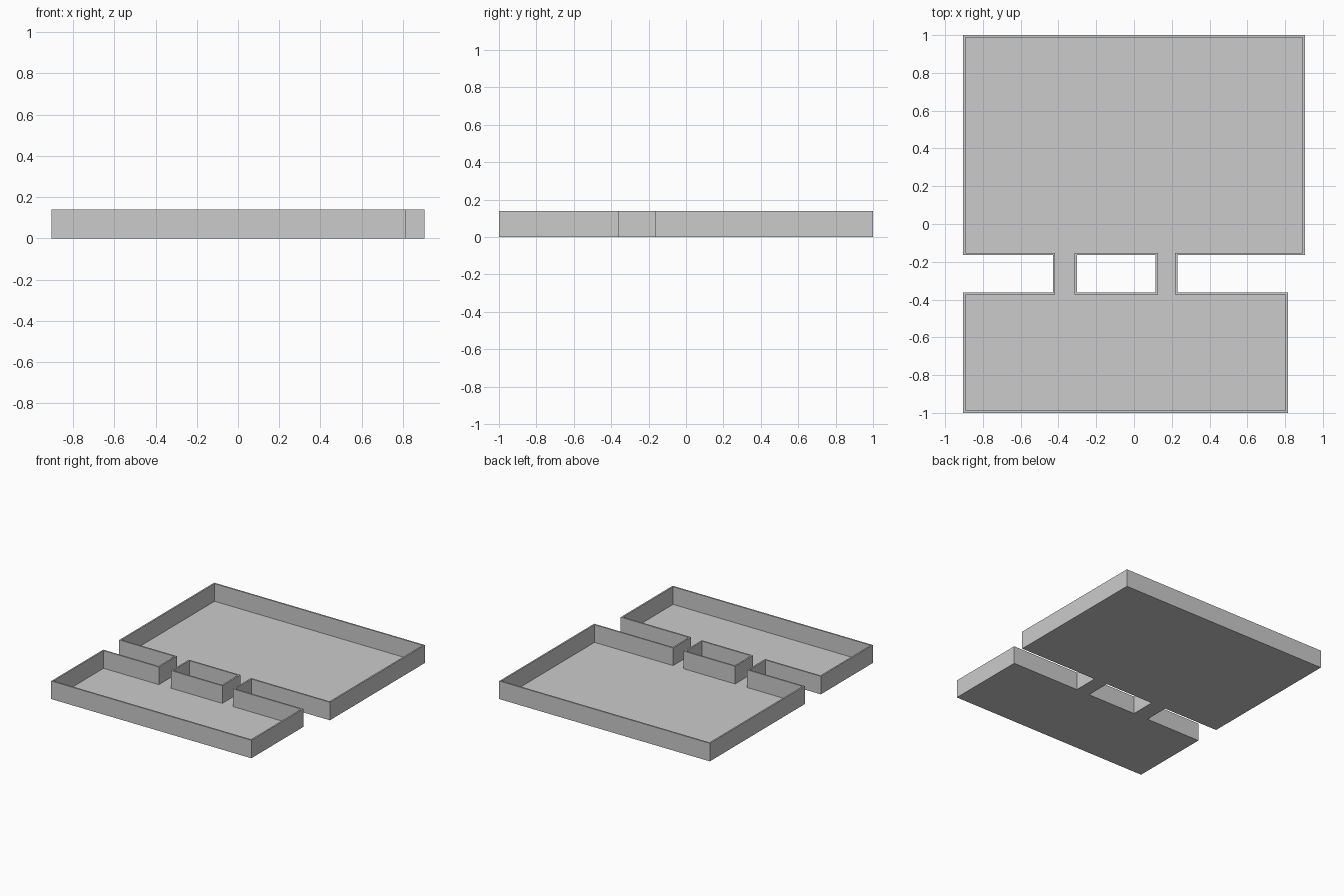
import bpy, bmesh
from mathutils import Vector

if "Cube" in bpy.data.objects:
    bpy.data.objects.remove(bpy.data.objects["Cube"])

HEIGHT, FLOOR, WALL = 0.14, 0.003, 0.012

# Plan outline: counter-clockwise outside, clockwise around the gap,
# so the material is always on the left of each edge
X0, XB, XF = -0.905, 0.905, 0.815      # left side, right of back room, right of front room
YB, YF = -0.165, -0.362                # facing edges of the two rooms
L0, L1, R0, R1 = -0.43, -0.303, 0.115, 0.23   # the two passages
outline = [(X0, -1), (XF, -1), (XF, YF), (R1, YF), (R1, YB), (XB, YB), (XB, 1),
           (X0, 1), (X0, YB), (L0, YB), (L0, YF), (X0, YF)]
gap = [(L1, YF), (L1, YB), (R0, YB), (R0, YF)]


def inset(points):
    """Move a right-angled loop inwards by the wall thickness."""
    pts = [Vector(p) for p in points]
    result = []
    for i, p in enumerate(pts):
        a = (p - pts[i - 1]).normalized()
        b = (pts[(i + 1) % len(pts)] - p).normalized()
        result.append(p + WALL * Vector((-a.y - b.y, a.x + b.x)))
    return result


bm = bmesh.new()


def ring(points, z):
    return [bm.verts.new((p[0], p[1], z)) for p in points]


# Walls: outer side, flat rim and inner side around each loop
base_edges, floor_edges = [], []
for loop in (outline, gap):
    inner = inset(loop)
    rings = [ring(loop, 0), ring(loop, HEIGHT), ring(inner, HEIGHT), ring(inner, FLOOR)]
    n = len(loop)
    for lo, hi in zip(rings, rings[1:]):
        for i in range(n):
            j = (i + 1) % n
            bm.faces.new((lo[i], lo[j], hi[j], hi[i]))
    for edges, r in ((base_edges, rings[0]), (floor_edges, rings[3])):
        edges += [bm.edges.get((r[i], r[(i + 1) % n])) for i in range(n)]

# Underside and thin inner floor
for edges, nz in ((base_edges, -1), (floor_edges, 1)):
    bmesh.ops.triangle_fill(bm, edges=edges, use_beauty=True, normal=(0, 0, nz))
bmesh.ops.recalc_face_normals(bm, faces=bm.faces)

mesh = bpy.data.meshes.new("walled_floor_plan")
bm.to_mesh(mesh)
bm.free()
bpy.context.collection.objects.link(bpy.data.objects.new("walled_floor_plan", mesh))
